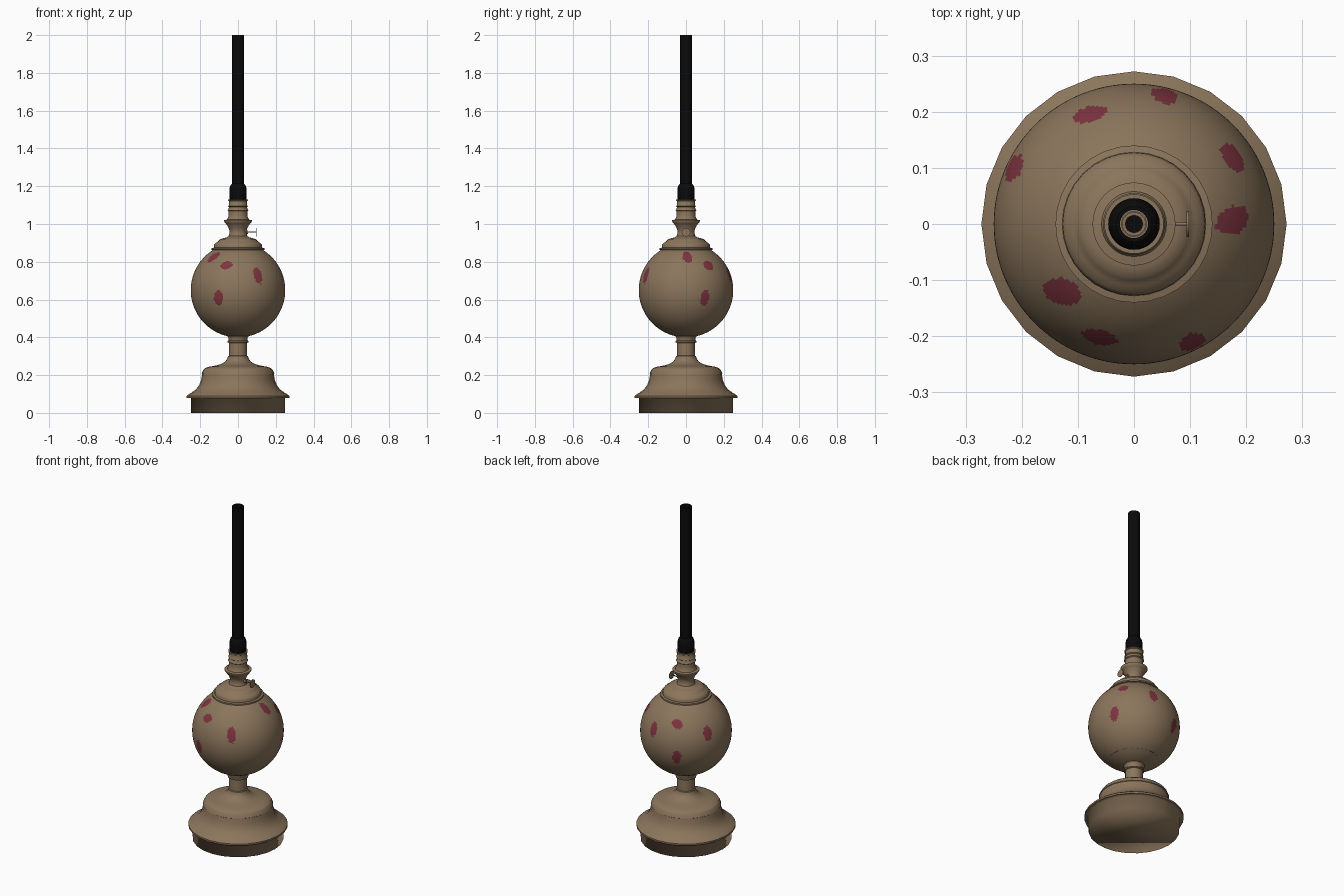
import bpy, bmesh, math, random
from mathutils import Vector, Matrix

if "Cube" in bpy.data.objects:
    bpy.data.objects.remove(bpy.data.objects["Cube"])

random.seed(4)


def material(name, rgb):
    m = bpy.data.materials.new(name)
    m.diffuse_color = (*rgb, 1.0)
    m.use_nodes = True
    m.node_tree.nodes["Principled BSDF"].inputs["Base Color"].default_value = m.diffuse_color
    return m


BROWN = material("aged_brown", (0.26, 0.18, 0.107))
RED = material("petal_red", (0.21, 0.034, 0.05))
BLACK = material("soot_black", (0.003, 0.003, 0.003))


def finish(name, bm, mats, angle=40):
    me = bpy.data.meshes.new(name)
    bm.to_mesh(me)
    bm.free()
    for m in mats:
        me.materials.append(m)
    ob = bpy.data.objects.new(name, me)
    bpy.context.collection.objects.link(ob)
    bpy.ops.object.select_all(action='DESELECT')
    ob.select_set(True)
    bpy.context.view_layer.objects.active = ob
    bpy.ops.object.shade_smooth_by_angle(angle=math.radians(angle))
    return ob


def lathe(name, profile, mat, segs=32, cap_bottom=False, cap_top=False, angle=40):
    """Spin a (radius, z) profile, listed bottom to top, around z."""
    bm = bmesh.new()
    rings = []
    for r, z in profile:
        rings.append([bm.verts.new((r * math.cos(2 * math.pi * j / segs),
                                    r * math.sin(2 * math.pi * j / segs), z))
                      for j in range(segs)])
    for a, b in zip(rings, rings[1:]):
        for j in range(segs):
            k = (j + 1) % segs
            bm.faces.new((a[j], a[k], b[k], b[j]))
    if cap_bottom:
        bm.faces.new(rings[0][::-1])
    if cap_top:
        bm.faces.new(rings[-1])
    return finish(name, bm, [mat], angle)


# Foot: recessed band, softly shaded into its underside
lathe("base_foot", [(.248, 0), (.248, .08), (.272, .08)], BROWN, 24,
      cap_bottom=True, angle=180)

# Base: flared skirt, shoulder, and column up to the cup under the globe
lathe("base_skirt", [(.272, .08), (.272, .09), (.26, .099), (.245, .108), (.222, .125),
                     (.205, .148), (.195, .175), (.19, .205), (.193, .207), (.187, .222),
                     (.183, .228), (.18, .232)], BROWN, 24)
lathe("base_shoulder", [(.18, .232), (.172, .238), (.15, .245), (.115, .251), (.088, .259),
                        (.066, .273), (.056, .288), (.053, .3), (.048, .303), (.048, .37),
                        (.056, .373), (.056, .38), (.05, .383), (.051, .398), (.06, .41),
                        (.082, .423), (.11, .432), (.138, .441), (.14, .447), (.13, .45)],
      BROWN, 32)

# Globe, with painted petals chosen by ellipse tests on the sphere
# each petal: azimuth, height above centre, half width, half height, tilt (degrees)
PETALS = [
    (2.5, .176, .10, .17, 10), (223, .176, .11, .16, -35),
    (34, .132, .12, .11, -20), (253, .132, .13, .095, 15), (112, .132, .13, .10, -20),
    (76.5, .078, .10, .17, 0), (296.5, .078, .095, .18, 5), (155, .078, .10, .17, 0),
    (24, -.042, .10, .17, -10), (245, -.042, .10, .17, -10), (113, -.052, .10, .17, -10),
]


def in_petal(n):
    for az, h, a, b, tilt in PETALS:
        t, s = math.radians(az), h / .25
        q = math.sqrt(1 - s * s)
        c = Vector((q * math.cos(t), q * math.sin(t), s))
        if n.dot(c) < .9:
            continue
        east = Vector((-math.sin(t), math.cos(t), 0))
        u, v = n.dot(east), n.dot(c.cross(east))
        w = math.radians(tilt)
        u, v = u * math.cos(w) + v * math.sin(w), v * math.cos(w) - u * math.sin(w)
        if (u / a) ** 2 + (v / b) ** 2 < random.uniform(.85, 1.15):
            return True
    return False


bm = bmesh.new()
bmesh.ops.create_uvsphere(bm, u_segments=192, v_segments=128, radius=.25)
for f in bm.faces:
    f.material_index = int(in_petal(f.calc_center_median().normalized()))
bmesh.ops.translate(bm, verts=bm.verts, vec=(0, 0, .65))
finish("globe", bm, [BROWN, RED])

# Collar and burner above the globe
lathe("globe_collar", [(.13, .86), (.14, .864), (.14, .872), (.128, .875), (.127, .888),
                       (.122, .897), (.11, .905), (.1, .913), (.095, .92), (.078, .925),
                       (.06, .929), (.05, .936)], BROWN)
lathe("burner", [(.05, .936), (.045, .95), (.045, .965), (.05, .98), (.058, .993),
                 (.062, 1.0), (.066, 1.003), (.074, 1.015), (.074, 1.02), (.058, 1.023),
                 (.052, 1.035), (.049, 1.05), (.049, 1.068), (.055, 1.072), (.05, 1.078),
                 (.048, 1.09), (.053, 1.094), (.048, 1.1), (.048, 1.122), (.053, 1.125),
                 (.053, 1.13), (.022, 1.13)], BROWN)
lathe("wick_sleeve", [(.02, 1.1), (.021, 1.2), (.016, 1.2)], BROWN, 24)
lathe("wick", [(.016, 1.1), (.016, 1.2)], BLACK, 16, cap_top=True)

# Black chimney: rounded holder and long hollow tube
lathe("chimney_holder", [(.044, 1.13), (.046, 1.15), (.046, 1.185), (.042, 1.2),
                         (.036, 1.21), (.03, 1.215)], BLACK)
lathe("chimney_tube", [(.032, 1.2), (.032, 2.0), (.025, 2.0), (.025, 1.135)], BLACK)

# Wick winder on the right side: thin stem with a round disc
bm = bmesh.new()
for r, x0, x1, n in ((.009, .035, .054, 16), (.003, .05, .096, 10), (.023, .094, .098, 24)):
    place = Matrix.Translation(((x0 + x1) / 2, 0, .957)) @ Matrix.Rotation(math.pi / 2, 4, 'Y')
    bmesh.ops.create_cone(bm, cap_ends=True, segments=n, radius1=r, radius2=r,
                          depth=x1 - x0, matrix=place)
finish("wick_winder", bm, [BROWN])
